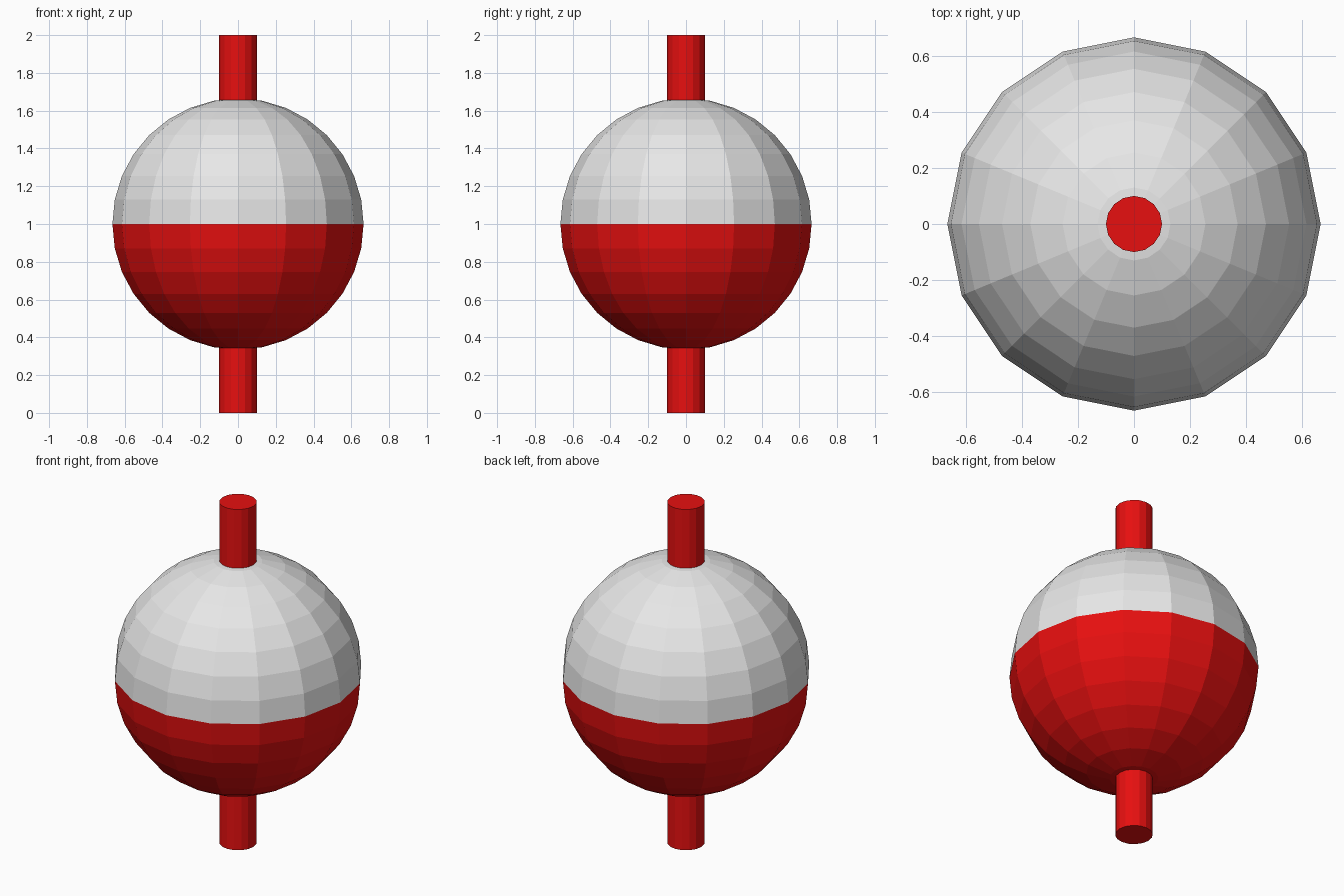
import bpy

if "Cube" in bpy.data.objects:
    bpy.data.objects.remove(bpy.data.objects["Cube"])


def make_material(name, rgb):
    mat = bpy.data.materials.new(name)
    mat.diffuse_color = (*rgb, 1.0)
    mat.use_nodes = True
    mat.node_tree.nodes["Principled BSDF"].inputs["Base Color"].default_value = mat.diffuse_color
    return mat


red = make_material("red", (0.8, 0.005, 0.005))
white = make_material("white", (0.8, 0.8, 0.8))

# Round float body: white upper half, red lower half
bpy.ops.mesh.primitive_uv_sphere_add(segments=16, ring_count=16, radius=0.665, location=(0, 0, 1))
body = bpy.context.object
body.name = "float_body"
body.data.materials.append(white)
body.data.materials.append(red)
for face in body.data.polygons:
    face.material_index = 0 if face.center.z > 0 else 1

# Red stem running through the body
bpy.ops.mesh.primitive_cylinder_add(vertices=16, radius=0.1, depth=2, location=(0, 0, 1))
stem = bpy.context.object
stem.name = "stem"
stem.data.materials.append(red)
